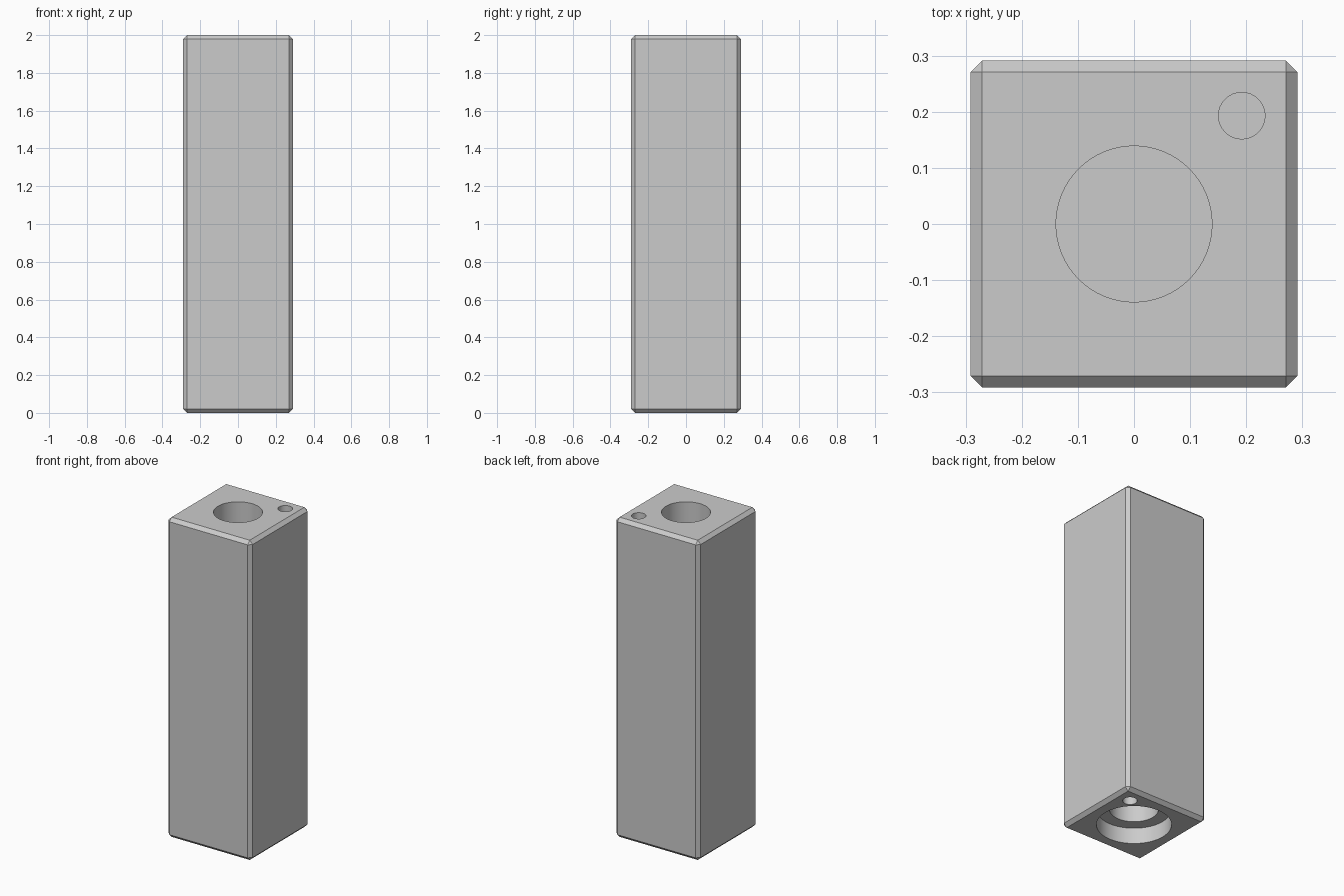
import bpy, bmesh, math

if "Cube" in bpy.data.objects:
    bpy.data.objects.remove(bpy.data.objects["Cube"])

HALF, HEIGHT, CHAMFER = 0.2915, 2.0, 0.021

# Square pillar with every edge chamfered
bpy.ops.mesh.primitive_cube_add(size=1, location=(0, 0, HEIGHT / 2))
pillar = bpy.context.object
pillar.name = "pillar_block"
pillar.scale = (2 * HALF, 2 * HALF, HEIGHT)
bpy.ops.object.transform_apply(location=True, rotation=False, scale=True)
bm = bmesh.new()
bm.from_mesh(pillar.data)
bmesh.ops.bevel(bm, geom=bm.edges[:], offset=CHAMFER, segments=1, affect='EDGES')
bm.to_mesh(pillar.data)
bm.free()


def bore(name, x, y, radius, z0, z1, sides):
    """Cut a round hole from z0 to z1 into the pillar."""
    bpy.ops.mesh.primitive_cylinder_add(vertices=sides, radius=radius, depth=z1 - z0,
                                        location=(x, y, (z0 + z1) / 2))
    cutter = bpy.context.object
    cutter.name = name
    cutter.hide_render = True
    mod = pillar.modifiers.new(name, 'BOOLEAN')
    mod.operation, mod.solver, mod.object = 'DIFFERENCE', 'EXACT', cutter
    bpy.ops.object.select_all(action='DESELECT')
    pillar.select_set(True)
    bpy.context.view_layer.objects.active = pillar
    bpy.ops.object.modifier_apply(modifier=name)
    bpy.data.objects.remove(cutter, do_unlink=True)


# Blind bolt holes in both ends, with a counterbore underneath
bore("top_bolt_hole", 0, 0, 0.139, HEIGHT - 0.5, HEIGHT + 0.1, 64)
bore("bottom_counterbore", 0, 0, 0.213, -0.1, 0.10, 64)
bore("bottom_bolt_hole", 0, 0, 0.139, -0.1, 0.5, 64)

# Small alignment pin holes in one corner of both ends
bore("top_pin_hole", 0.192, 0.193, 0.0415, HEIGHT - 0.25, HEIGHT + 0.1, 32)
bore("bottom_pin_hole", 0.192, 0.193, 0.0415, -0.1, 0.25, 32)

bpy.ops.object.shade_smooth_by_angle(angle=math.radians(30))
